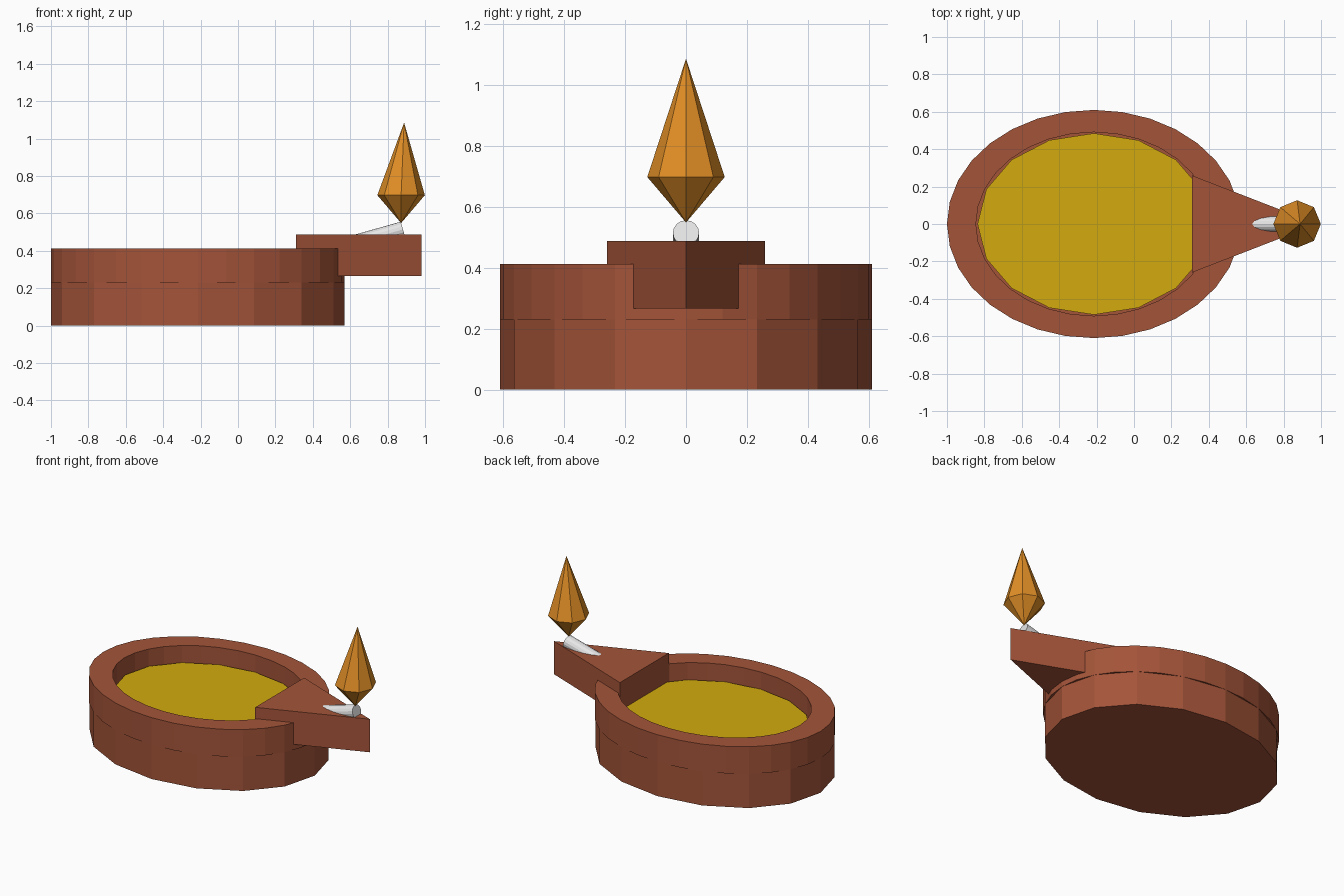
import bpy, bmesh, math
from mathutils import Matrix, Vector

if "Cube" in bpy.data.objects:
    bpy.data.objects.remove(bpy.data.objects["Cube"])


def material(name, srgb):
    m = bpy.data.materials.new(name)
    lin = [((c / 255 + 0.055) / 1.055) ** 2.4 for c in srgb]
    m.diffuse_color = (*lin, 1)
    m.use_nodes = True
    m.node_tree.nodes["Principled BSDF"].inputs["Base Color"].default_value = m.diffuse_color
    return m


CLAY = material("terracotta", (164, 84, 57))
OIL = material("golden oil", (212, 171, 14))
WICK = material("white cotton", (230, 230, 230))
FLAME = material("flame orange", (226, 143, 38))

CX = -0.215          # centre of the oval bowl
RX, RY = 0.785, 0.61  # outer radii of the bowl


def make(name, bm, mat):
    bmesh.ops.recalc_face_normals(bm, faces=bm.faces)
    me = bpy.data.meshes.new(name)
    bm.to_mesh(me)
    bm.free()
    me.materials.append(mat)
    ob = bpy.data.objects.new(name, me)
    bpy.context.collection.objects.link(ob)
    return ob


def loop(bm, n, rx, ry, z, cx):
    return [bm.verts.new((cx + rx * math.cos(2 * math.pi * i / n),
                          ry * math.sin(2 * math.pi * i / n), z)) for i in range(n)]


def bridge(bm, a, b):
    n = len(a)
    for i in range(n):
        j = (i + 1) % n
        bm.faces.new((a[i], a[j], b[j], b[i]))


def prism(name, n, rx, ry, z0, z1, cx, mat):
    bm = bmesh.new()
    a, b = loop(bm, n, rx, ry, z0, cx), loop(bm, n, rx, ry, z1, cx)
    bridge(bm, a, b)
    bm.faces.new(a)
    bm.faces.new(b)
    return make(name, bm, mat)


# solid lower bowl and the oil lying on it
prism("bowl_base", 16, RX, RY, 0, 0.23, CX, CLAY)
prism("oil", 16, 0.622, 0.485, 0.22, 0.30, CX, OIL)

# finer-sided rim wall
bm = bmesh.new()
rings = [loop(bm, 32, rx, ry, z, CX) for rx, ry, z in
         ((RX, RY, 0.23), (RX, RY, 0.412), (0.63, 0.491, 0.412), (0.63, 0.491, 0.23))]
for i in range(4):
    bridge(bm, rings[i], rings[(i + 1) % 4])
make("bowl_rim", bm, CLAY)

# three-sided spout with its point to the right
prism("spout", 3, 0.447, 0.30, 0.266, 0.488, 0.533, CLAY)

# tilted wick, partly sunk in the spout
bm = bmesh.new()
axis = Vector((math.cos(0.275), 0, math.sin(0.275)))
end, length = Vector((0.882, 0, 0.514)), 0.38
bmesh.ops.create_cone(bm, cap_ends=True, segments=16, radius1=0.043, radius2=0.043,
                      depth=length,
                      matrix=Matrix.Translation(end - axis * length / 2)
                      @ axis.to_track_quat('Z', 'Y').to_matrix().to_4x4())
make("wick", bm, WICK)

# eight-sided flame with a slightly leaning tip
bm = bmesh.new()
waist = loop(bm, 8, 0.127, 0.127, 0.697, 0.872)
for tip in ((0.872, 0, 0.548), (0.888, 0, 1.085)):
    v = bm.verts.new(tip)
    for i in range(8):
        bm.faces.new((waist[i], waist[(i + 1) % 8], v))
make("flame", bm, FLAME)
